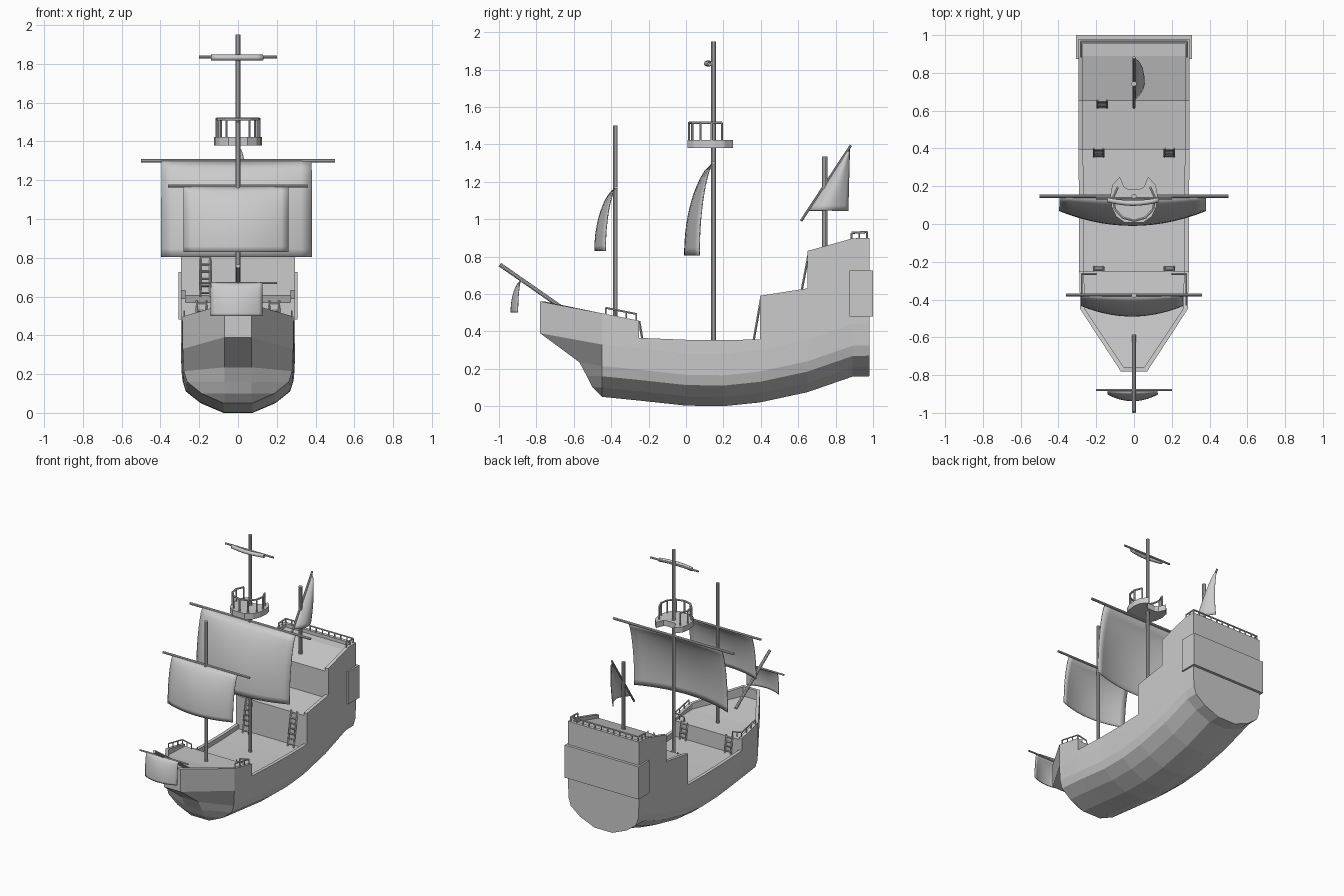
import bpy, bmesh
from math import sin, cos, pi
from mathutils import Vector, Matrix

if "Cube" in bpy.data.objects:
    bpy.data.objects.remove(bpy.data.objects["Cube"])


def finish(name, bm, smooth=False):
    bmesh.ops.recalc_face_normals(bm, faces=bm.faces)
    me = bpy.data.meshes.new(name)
    bm.to_mesh(me)
    bm.free()
    ob = bpy.data.objects.new(name, me)
    bpy.context.collection.objects.link(ob)
    for p in me.polygons:
        p.use_smooth = smooth
    return ob


def rod(bm, a, b, r, n=8):
    a, b = Vector(a), Vector(b)
    d = b - a
    m = Matrix.Translation((a + b) / 2) @ d.to_track_quat('Z', 'Y').to_matrix().to_4x4()
    bmesh.ops.create_cone(bm, cap_ends=True, segments=n, radius1=r, radius2=r,
                          depth=d.length, matrix=m)


def spar(name, a, b, r, n=10):
    bm = bmesh.new()
    rod(bm, a, b, r, n)
    return finish(name, bm)


def railing(name, paths, h, spacing, r=0.006):
    # handrail along each path with evenly spaced posts below it
    bm = bmesh.new()
    up = Vector((0, 0, h))
    for path in paths:
        path = [Vector(p) for p in path]
        for a, b in zip(path, path[1:]):
            rod(bm, a + up, b + up, r, 6)
            n = max(1, round((b - a).length / spacing))
            for i in range(n + 1):
                p = a.lerp(b, i / n)
                rod(bm, p, p + up, r * 0.8, 6)
    return finish(name, bm)


def ladder(name, x, y0, z0, y1, z1, w=0.05, rungs=6):
    bm = bmesh.new()
    a, b = Vector((x, y0, z0)), Vector((x, y1, z1))
    side = Vector((w / 2, 0, 0))
    for s in (-1, 1):
        rod(bm, a + side * s, b + side * s, 0.006, 4)
    for i in range(rungs):
        p = a.lerp(b, (i + 0.5) / rungs)
        rod(bm, p - side, p + side, 0.005, 4)
    return finish(name, bm)


def surface(name, fn, nu, nv, thick):
    # grid surface from a function of (u, v), given thickness
    bm = bmesh.new()
    g = [[bm.verts.new(fn(i / nu, j / nv)) for j in range(nv + 1)] for i in range(nu + 1)]
    for i in range(nu):
        for j in range(nv):
            bm.faces.new((g[i][j], g[i + 1][j], g[i + 1][j + 1], g[i][j + 1]))
    bmesh.ops.remove_doubles(bm, verts=bm.verts, dist=1e-5)
    ob = finish(name, bm, True)
    mod = ob.modifiers.new("thickness", 'SOLIDIFY')
    mod.thickness = thick
    mod.offset = 0
    return ob


def square_sail(name, x0, x1, y, ztop, zbot, edge, mid):
    def fn(u, v):
        belly = edge + (mid - edge) * (1 - abs(2 * u - 1) ** 2)
        return (x0 + (x1 - x0) * u, y - belly * sin(pi / 2 * v ** 0.7),
                ztop + (zbot - ztop) * v)
    return surface(name, fn, 14, 12, 0.006)


# Hull: stations of (y, keel, half width, rail height, deck height)
stations = [(-.45, .05, .285, .497, .455), (-.25, .03, .29, .457, .442),
            (-.25, .03, .29, .365, .325), (0, .003, .29, .355, .32),
            (.2, .0, .292, .353, .32), (.395, .02, .295, .357, .325),
            (.395, .02, .295, .59, .57), (.65, .075, .295, .63, .605),
            (.65, .075, .295, .83, .805), (.89, .158, .295, .897, .87),
            (.98, .16, .295, .90, .875)]
T = 0.025
rows = [[(.07, -.45, .05), (.07, -.50, .10), (.07, -.53, .16), (.07, -.57, .235),
         (.07, -.78, .39), (.07, -.78, .56), (.055, -.757, .56), (.055, -.757, .49)]]
for y, k, w, rail, deck in stations:
    yi = y - T if y > .97 else y
    rows.append([(.075, y, k), (w * .66, y, k + .05), (w * .92, y, k + .11),
                 (w * .98, y, k + .165), (w, y, k + .28), (w, y, rail),
                 (w - T, yi, rail), (w - T, yi, deck)])
bm = bmesh.new()
rings = []
for r in rows:
    pts = r + [(-x, y, z) for x, y, z in reversed(r)]
    rings.append([bm.verts.new(p) for p in pts])
for a, b in zip(rings, rings[1:]):
    for j in range(16):
        k = (j + 1) % 16
        bm.faces.new((a[j], a[k], b[k], b[j]))
for e in (rings[0], rings[-1]):
    for j in range(7):
        bm.faces.new((e[j], e[j + 1], e[14 - j], e[15 - j]))
bmesh.ops.remove_doubles(bm, verts=bm.verts, dist=1e-5)
finish("hull", bm)

# Stern gallery band
bm = bmesh.new()
bmesh.ops.create_cube(bm, size=1, matrix=Matrix.Translation((0, .937, .603))
                      @ Matrix.Diagonal((.615, .127, .245, 1)))
finish("stern_gallery", bm)

# Masts, bowsprit and yards
spar("main_mast", (0, .147, .32), (0, .147, 1.95), .013)
spar("fore_mast", (0, -.378, .45), (0, -.378, 1.5), .013)
spar("mizzen_mast", (0, .742, .83), (0, .742, 1.335), .014)
spar("bowsprit", (0, -.995, .757), (0, -.59, .475), .011)
spar("main_yard", (-.5, .147, 1.30), (.5, .147, 1.30), .009)
spar("fore_yard", (-.36, -.375, 1.17), (.36, -.375, 1.17), .008)
spar("bow_yard", (-.2, -.878, .67), (.2, -.878, .67), .006)
spar("top_yard", (-.2, .137, 1.835), (.2, .137, 1.835), .007)
spar("lateen_spar", (0, .615, .99), (0, .882, 1.395), .007)

# Sails
square_sail("main_sail", -.395, .38, .143, 1.30, .805, .072, .15)
square_sail("fore_sail", -.28, .26, -.375, 1.17, .83, .056, .112)
square_sail("bow_sail", -.14, .125, -.885, .67, .50, .015, .05)


def lateen(u, v):
    ya = .655 + .22 * v
    return (.055 * sin(pi * u ** .85) * (1 - v) ** .5 + .012 * sin(pi * v) * u,
            ya + (.867 + .008 * v - ya) * u, 1.045 + .335 * v)


surface("lateen_sail", lateen, 10, 12, .005)

# Furled topsail: bundle that droops slightly at the ends
surface("furled_topsail",
        lambda u, v: (-.14 + .27 * u, .128 - .018 * sin(pi * u) + .012 * cos(2 * pi * v),
                      1.832 + .013 * sin(2 * pi * v)), 8, 8, .004)

# Crow's nest: notched platform with curved rail
half = [(.05, .008), (.095, .04), (.118, .09), (.125, .15), (.115, .205),
        (.075, .25), (.052, .195), (.03, .185)]
outline = half + [(-x, y) for x, y in reversed(half)]
bm = bmesh.new()
f = bm.faces.new([bm.verts.new((x, y, 1.38)) for x, y in outline])
ext = bmesh.ops.extrude_face_region(bm, geom=[f])
bmesh.ops.translate(bm, vec=(0, 0, .042),
                    verts=[v for v in ext['geom'] if isinstance(v, bmesh.types.BMVert)])
finish("crows_nest_platform", bm)
arc = [(.112 * sin(a), .125 - .108 * cos(a), 1.42)
       for a in [(-2.25 + 4.5 * i / 8) for i in range(9)]]
railing("crows_nest_rail", [arc], .095, .2, .007)

# Deck railings
zr = lambda y: .457 + (-.25 - y) * .198
railing("forecastle_rail", [[(s * .277, -.43, zr(-.43)), (s * .277, -.265, zr(-.265)),
                             (s * .20, -.265, .445)] for s in (-1, 1)], .033, .05, .005)
railing("poop_rail", [[(-.28, .885, .893), (-.28, .967, .897),
                       (.28, .967, .897), (.28, .885, .893)]], .034, .05, .006)

# Ladders
for s, side in ((-1, "left"), (1, "right")):
    ladder("quarterdeck_ladder_" + side, s * .187, .357, .325, .402, .58, rungs=7)
    ladder("forecastle_ladder_" + side, s * .187, -.228, .325, -.25, .455, rungs=4)
ladder("poop_ladder", -.168, .615, .60, .657, .82)
